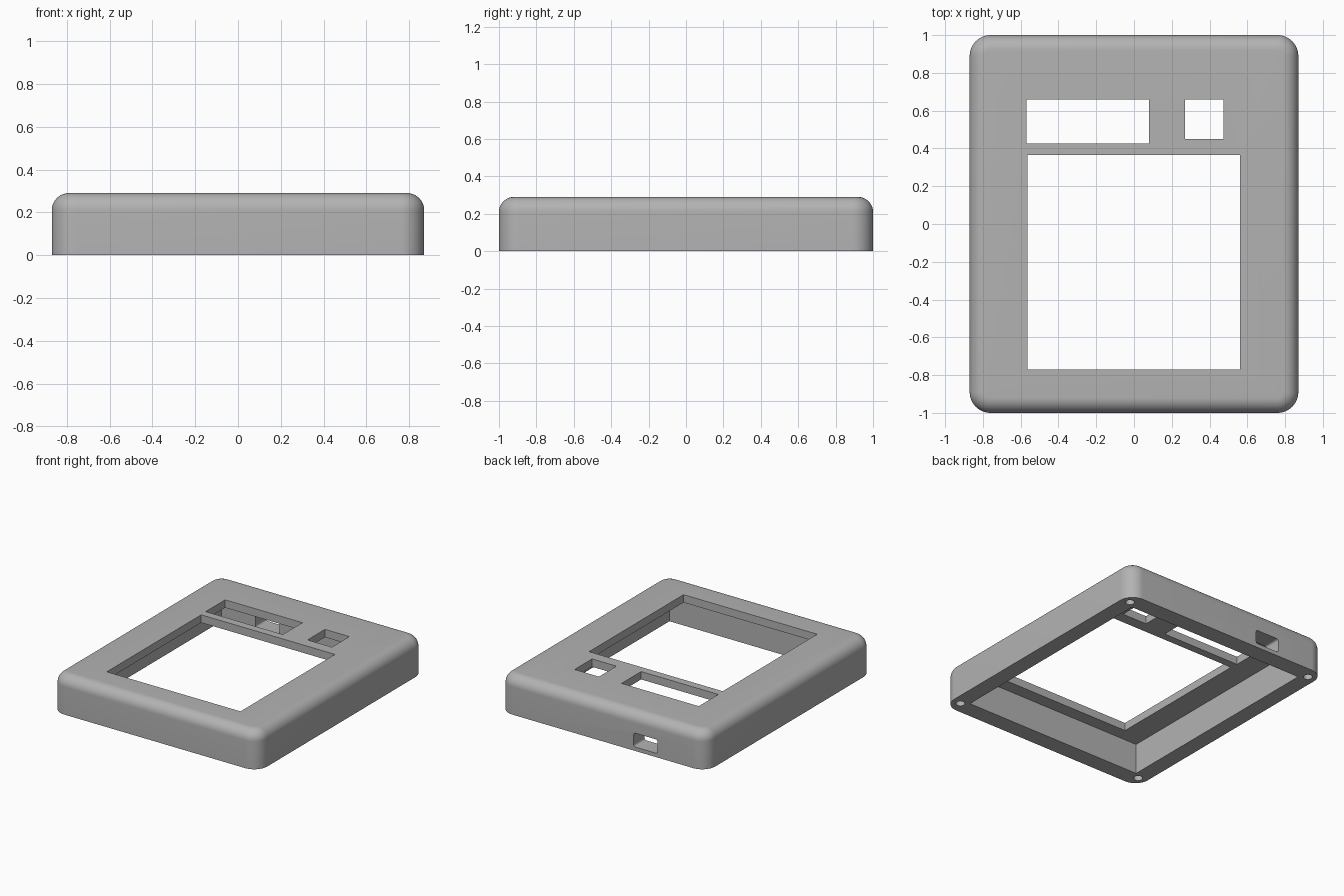
import bpy, bmesh, math

if "Cube" in bpy.data.objects:
    bpy.data.objects.remove(bpy.data.objects["Cube"], do_unlink=True)

grey = bpy.data.materials.new("warm_grey_plastic")
grey.use_nodes = True
colour = (0.45, 0.45, 0.45, 1)
grey.diffuse_color = colour
grey.node_tree.nodes["Principled BSDF"].inputs["Base Color"].default_value = colour


def vertical(edge):
    a, b = edge.verts
    return abs(a.co.z - b.co.z) > 0.01


def box_mesh(x, y, z):
    """Box spanning the (low, high) pairs x, y and z."""
    bm = bmesh.new()
    bmesh.ops.create_cube(bm, size=1)
    for v in bm.verts:
        v.co = [lo + (c + 0.5) * (hi - lo) for c, (lo, hi) in zip(v.co, (x, y, z))]
    return bm


def bevel(bm, edges, radius, segments):
    bmesh.ops.bevel(bm, geom=edges, offset=radius, offset_type='OFFSET',
                    segments=segments, profile=0.5, affect='EDGES', clamp_overlap=True)


def finish(bm, name):
    bmesh.ops.recalc_face_normals(bm, faces=bm.faces)
    mesh = bpy.data.meshes.new(name)
    bm.to_mesh(mesh)
    bm.free()
    mesh.materials.append(grey)
    obj = bpy.data.objects.new(name, mesh)
    bpy.context.collection.objects.link(obj)
    return obj


# Outer shell: rounded corners, then a rounded top rim
HEIGHT = 0.29
bm = box_mesh((-0.87, 0.87), (-1, 1), (0, HEIGHT))
bevel(bm, [e for e in bm.edges if vertical(e)], 0.11, 12)
top_rim = [e for e in bm.edges if all(v.co.z > HEIGHT - 0.001 for v in e.verts)]
bevel(bm, top_rim, 0.08, 10)
case = finish(bm, "case_cover")

# Hollow underside, display window and two upper openings
cutters = [
    finish(box_mesh((-0.747, 0.747), (-0.868, 0.868), (-0.1, 0.23)), "cavity_cutter"),
    finish(box_mesh((-0.565, 0.56), (-0.77, 0.365), (0.15, 0.4)), "window_cutter"),
    finish(box_mesh((-0.57, 0.08), (0.425, 0.66), (0.15, 0.4)), "wide_opening_cutter"),
    finish(box_mesh((0.27, 0.475), (0.45, 0.66), (0.15, 0.4)), "small_opening_cutter"),
]

# Cable port through the back wall, with softened corners
bm = box_mesh((-0.46, -0.26), (0.8, 1.1), (0.03, 0.135))
along_y = [e for e in bm.edges if abs(e.verts[0].co.y - e.verts[1].co.y) > 0.01]
bevel(bm, along_y, 0.015, 4)
cutters.append(finish(bm, "port_cutter"))

# Blind screw holes in the four bottom corners
for sx in (-1, 1):
    for sy in (-1, 1):
        bm = bmesh.new()
        bmesh.ops.create_cone(bm, cap_ends=True, segments=24,
                              radius1=0.032, radius2=0.032, depth=0.3)
        bmesh.ops.translate(bm, verts=bm.verts, vec=(sx * 0.8, sy * 0.91, 0.03))
        cutters.append(finish(bm, "screw_hole_cutter"))

# Cut everything out of the shell
bpy.ops.object.select_all(action='DESELECT')
bpy.context.view_layer.objects.active = case
case.select_set(True)
for cutter in cutters:
    cutter.hide_render = True
    mod = case.modifiers.new(cutter.name, 'BOOLEAN')
    mod.operation = 'DIFFERENCE'
    mod.solver = 'EXACT'
    mod.object = cutter
    bpy.ops.object.modifier_apply(modifier=mod.name)
    bpy.data.objects.remove(cutter, do_unlink=True)

bpy.ops.object.shade_smooth_by_angle(angle=math.radians(30))
